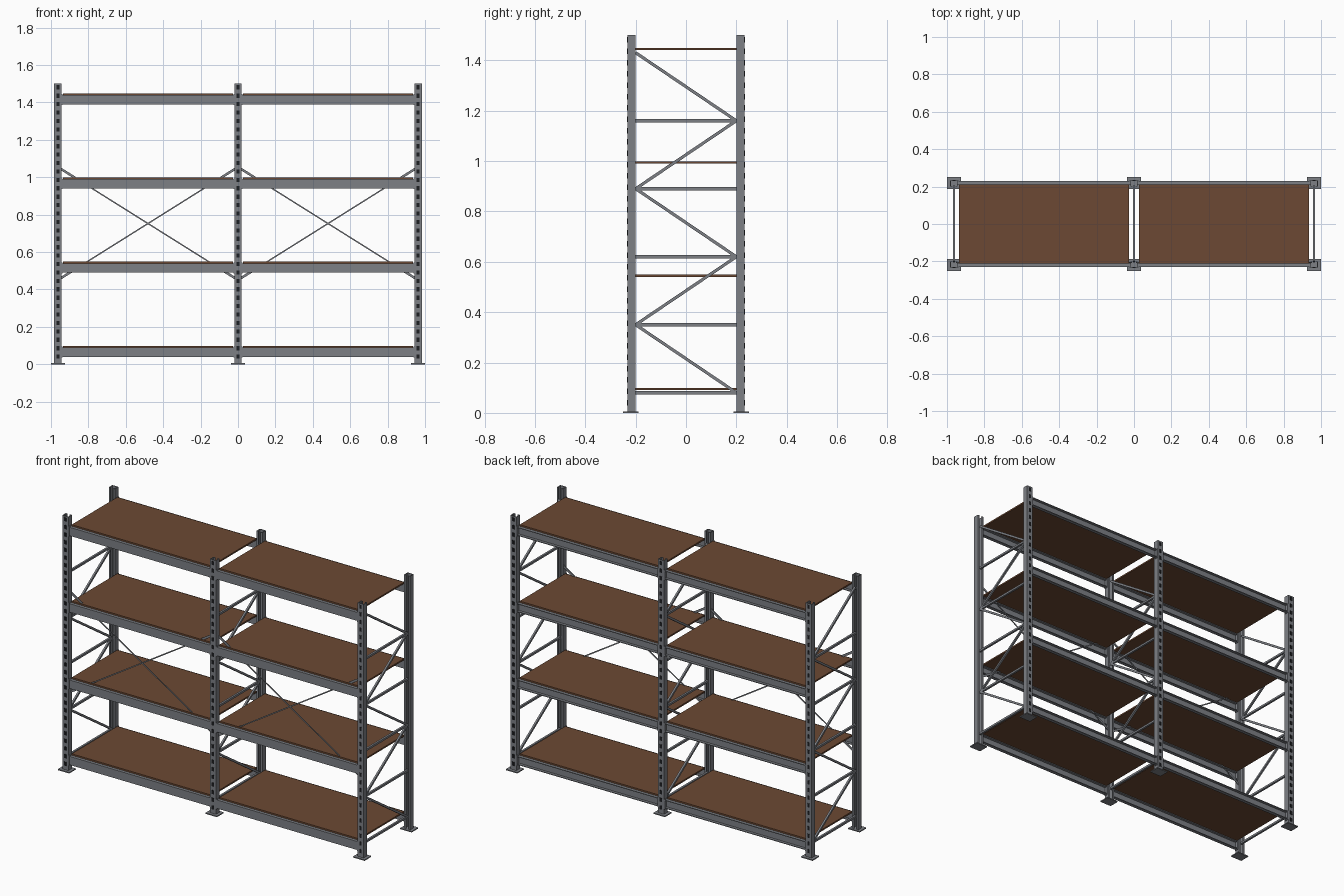
import bpy, bmesh
from mathutils import Vector, Matrix

if "Cube" in bpy.data.objects:
    bpy.data.objects.remove(bpy.data.objects["Cube"])


def material(name, rgb):
    m = bpy.data.materials.new(name)
    m.use_nodes = True
    m.diffuse_color = (*rgb, 1)
    m.node_tree.nodes["Principled BSDF"].inputs["Base Color"].default_value = (*rgb, 1)
    return m


STEEL = material("grey steel", (0.205, 0.215, 0.235))
BOARD = material("brown board", (0.15, 0.066, 0.033))
DARK = material("dark slot", (0.012, 0.013, 0.015))


def finish(name, bm, mat):
    bmesh.ops.recalc_face_normals(bm, faces=bm.faces)
    mesh = bpy.data.meshes.new(name)
    bm.to_mesh(mesh)
    bm.free()
    mesh.materials.append(mat)
    ob = bpy.data.objects.new(name, mesh)
    bpy.context.collection.objects.link(ob)
    return ob


def add_box(bm, lo, hi):
    lo, hi = Vector(lo), Vector(hi)
    mat = Matrix.Translation((lo + hi) / 2) @ Matrix.Diagonal((*(hi - lo), 1))
    bmesh.ops.create_cube(bm, size=1, matrix=mat)


def add_bar(bm, a, b, wide, thick, normal):
    """Rectangular bar from a to b; thick is measured along normal."""
    a, b, n = Vector(a), Vector(b), Vector(normal)
    d = b - a
    side = n.cross(d).normalized()
    rot = Matrix((d.normalized(), side, n)).transposed().to_4x4()
    mat = Matrix.Translation((a + b) / 2) @ rot @ Matrix.Diagonal((d.length, wide, thick, 1))
    bmesh.ops.create_cube(bm, size=1, matrix=mat)


def add_extrusion(bm, points, vector):
    face = bm.faces.new([bm.verts.new(p) for p in points])
    new = bmesh.ops.extrude_face_region(bm, geom=[face], use_keep_orig=True)["geom"]
    bmesh.ops.translate(bm, vec=vector, verts=[v for v in new if isinstance(v, bmesh.types.BMVert)])


HEIGHT, POST_X = 1.5, 0.9625
POSTS = {"right": -POST_X, "middle": 0.0, "left": POST_X}
HALF, OUT, IN = 0.02, 0.233, 0.2
WALL = 0.004
LEVELS = [0.04, 0.49, 0.94, 1.39]
BEAM_H = 0.05
BAYS = {"right": (-POST_X, 0.0), "left": (0.0, POST_X)}

for side, x in POSTS.items():
    for end, s in (("front", -1), ("back", 1)):
        # Lipped channel upright, open towards the inside of the frame
        half = [(0.008, IN), (HALF, IN), (HALF, OUT), (HALF - WALL, OUT - WALL),
                (HALF - WALL, IN + WALL), (0.008, IN + WALL)]
        right = [half[0], half[1], half[2]]
        inner = [half[3], half[4], half[5]]
        loop = (right + [(-u, v) for u, v in reversed(right)]
                + [(-u, v) for u, v in reversed(inner)] + inner)
        bm = bmesh.new()
        add_extrusion(bm, [(x + u, s * v, 0.004) for u, v in loop], (0, 0, HEIGHT - 0.004))
        finish(f"{end}_{side}_upright", bm, STEEL)

        # Row of slots on the outer face
        bm = bmesh.new()
        z = 0.03
        while z < HEIGHT - 0.03:
            y0, y1 = sorted((s * (OUT - 0.001), s * (OUT + 0.002)))
            add_box(bm, (x - 0.007, y0, z), (x + 0.007, y1, z + 0.022))
            z += 0.045
        finish(f"{end}_{side}_slots", bm, DARK)

        # Base plate
        bm = bmesh.new()
        y0, y1 = sorted((s * 0.188, s * 0.25))
        add_box(bm, (x - 0.0375, y0, 0), (x + 0.0375, y1, 0.006))
        finish(f"{end}_{side}_foot", bm, STEEL)

    # Side frame lacing: horizontals and zigzag diagonals
    bm = bmesh.new()
    step, first = 0.27, 0.08
    for i in range(5):
        z = first + i * step
        add_bar(bm, (x, -IN - 0.005, z), (x, IN + 0.005, z), 0.012, 0.012, (1, 0, 0))
        s = 1 if i % 2 == 0 else -1
        add_bar(bm, (x, s * IN, z), (x, -s * IN, z + step), 0.012, 0.011, (1, 0, 0))
    finish(f"{side}_frame_lacing", bm, STEEL)

for bay, (xa, xb) in BAYS.items():
    x0, x1 = xa + HALF, xb - HALF
    for n, z in enumerate(LEVELS, 1):
        top = z + BEAM_H
        for end, y in (("front", -0.23), ("back", 0.21)):
            # C-section beam, web to the front
            d, t = 0.02, 0.004
            prof = [(0, 0), (d, 0), (d, t), (t, t), (t, BEAM_H - t),
                    (d, BEAM_H - t), (d, BEAM_H), (0, BEAM_H)]
            bm = bmesh.new()
            add_extrusion(bm, [(x0, y + u, z + v) for u, v in prof], (x1 - x0, 0, 0))
            # End connectors
            for xe in (x0, x1 - 0.004):
                add_box(bm, (xe, y - 0.002, z - 0.004), (xe + 0.004, y + d + 0.002, top + 0.004))
            finish(f"{end}_{bay}_beam_{n}", bm, STEEL)

        # Shelf board
        bm = bmesh.new()
        add_box(bm, (xa + 0.027, -0.212, top), (xb - 0.027, 0.212, top + 0.009))
        finish(f"{bay}_shelf_{n}", bm, BOARD)

    # Crossed flat braces behind the front beams, with wider end tabs
    bm = bmesh.new()
    for k, (za, zb) in enumerate(((0.46, 1.045), (1.045, 0.46))):
        a = Vector((xa + 0.015, -0.207 + k * 0.003, za))
        b = Vector((xb - 0.015, -0.207 + k * 0.003, zb))
        add_bar(bm, a, b, 0.007, 0.003, (0, 1, 0))
        for p, q in ((a, b), (b, a)):
            add_bar(bm, p, p.lerp(q, 0.08), 0.013, 0.004, (0, 1, 0))
    finish(f"{bay}_cross_brace", bm, STEEL)
